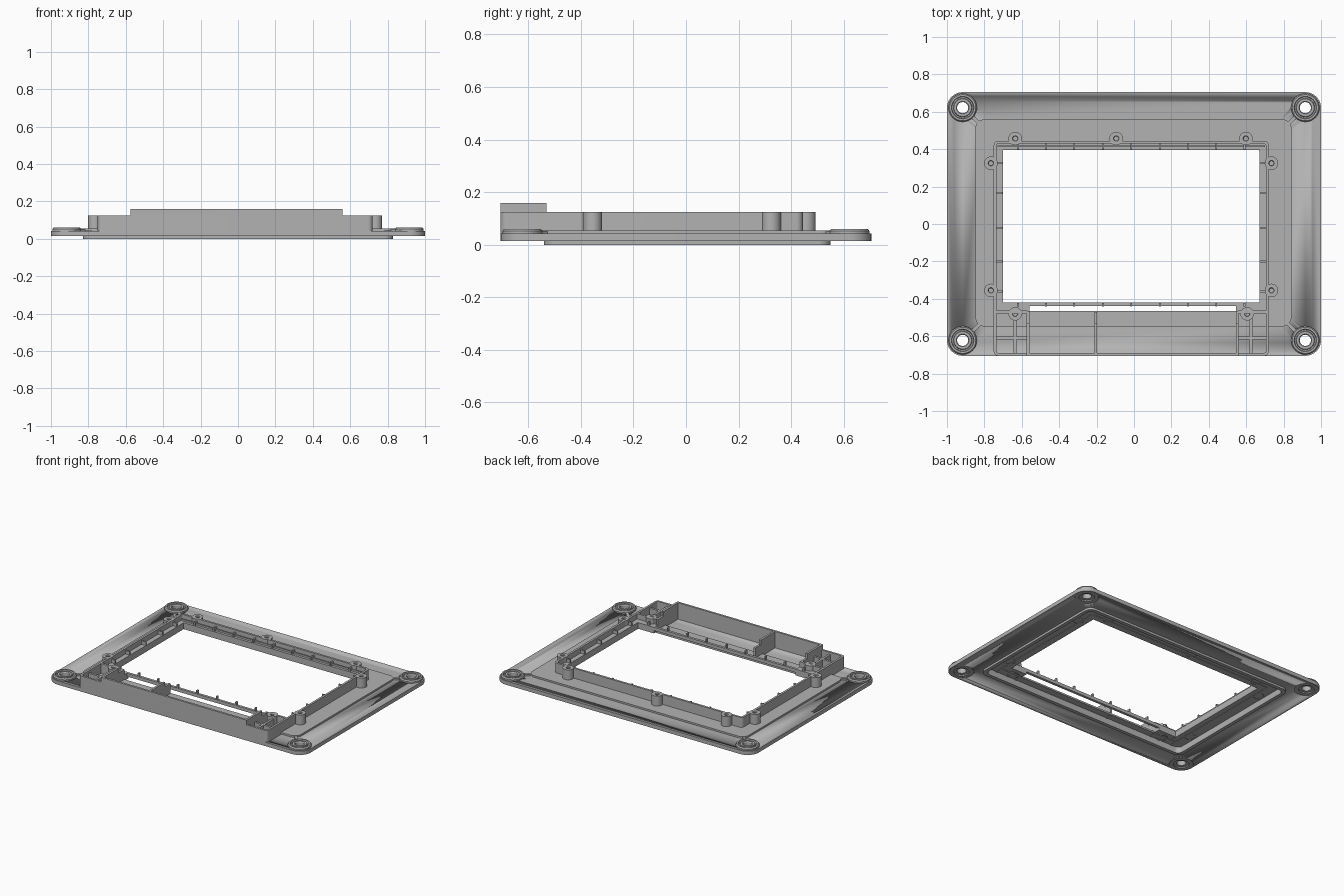
import bpy, bmesh, math
from mathutils import Vector

if "Cube" in bpy.data.objects:
    bpy.data.objects.remove(bpy.data.objects["Cube"], do_unlink=True)

grey = bpy.data.materials.new("mid_grey_plastic")
grey.use_nodes = True
COLOUR = (0.45, 0.45, 0.45, 1)
grey.diffuse_color = COLOUR
grey.node_tree.nodes["Principled BSDF"].inputs["Base Color"].default_value = COLOUR


def finish(name, bm, smooth=True):
    bmesh.ops.recalc_face_normals(bm, faces=bm.faces)
    mesh = bpy.data.meshes.new(name)
    bm.to_mesh(mesh)
    bm.free()
    mesh.materials.append(grey)
    obj = bpy.data.objects.new(name, mesh)
    bpy.context.collection.objects.link(obj)
    if smooth:
        bpy.ops.object.select_all(action='DESELECT')
        obj.select_set(True)
        bpy.context.view_layer.objects.active = obj
        bpy.ops.object.shade_smooth_by_angle(angle=math.radians(30))
    return obj


def box(name, x0, x1, y0, y1, z0, z1):
    bm = bmesh.new()
    bmesh.ops.create_cube(bm, size=1)
    for v in bm.verts:
        v.co = ((x0 + x1) / 2 + v.co.x * (x1 - x0),
                (y0 + y1) / 2 + v.co.y * (y1 - y0),
                (z0 + z1) / 2 + v.co.z * (z1 - z0))
    return finish(name, bm, False)


def rounded(x0, x1, y0, y1, r, steps=8):
    corners = [(x1 - r, y1 - r), (x0 + r, y1 - r), (x0 + r, y0 + r), (x1 - r, y0 + r)]
    points = []
    for q, (cx, cy) in enumerate(corners):
        for i in range(steps + 1):
            a = (q + i / steps) * math.pi / 2
            points.append((cx + r * math.cos(a), cy + r * math.sin(a)))
    return points


def bridge(bm, loops):
    """Join a closed cycle of equal loops with quads."""
    n = len(loops[0])
    for k, a in enumerate(loops):
        b = loops[(k + 1) % len(loops)]
        for i in range(n):
            j = (i + 1) % n
            bm.faces.new((a[i], a[j], b[j], b[i]))


def frame(name, outer, inner, z0, z1):
    bm = bmesh.new()
    loops = [[bm.verts.new((x, y, z)) for x, y in rounded(*rect)]
             for rect, z in ((outer, z0), (outer, z1), (inner, z1), (inner, z0))]
    bridge(bm, loops)
    return finish(name, bm)


def lathe(name, x, y, profile, sides=32):
    bm = bmesh.new()
    loops = [[bm.verts.new((x + r * math.cos(2 * math.pi * i / sides),
                            y + r * math.sin(2 * math.pi * i / sides), z))
              for i in range(sides)] for r, z in profile]
    bridge(bm, loops)
    return finish(name, bm)


# Base plate, underside lip and raised inner panel
plate = frame("base_plate", (-1, 1, -.705, .705, .084), (-.82, .82, -.535, .545, .05), .015, .042)
frame("underside_lip", (-.83, .83, -.54, .55, .05), (-.805, .805, -.515, .525, .035), 0, .05)
frame("raised_panel", (-.848, .842, -.548, .56, .05), (-.7, .67, -.465, .395, .002), .043, .055)

# Corner mounting pads with grooves and through holes
pad = [(.03, .022), (.05, .022), (.05, .014), (.077, .014), (.081, .02), (.081, .034),
       (.076, .04), (.076, .052), (.07, .06), (.06, .06), (.057, .048), (.05, .048),
       (.047, .058), (.034, .058), (.03, .052)]
for sx in (-1, 1):
    for sy in (-1, 1):
        px, py = sx * .916, sy * .622
        bm = bmesh.new()
        bmesh.ops.create_cone(bm, cap_ends=True, segments=32, radius1=.065, radius2=.065, depth=.2)
        bmesh.ops.translate(bm, verts=bm.verts, vec=Vector((px, py, 0)))
        cutter = finish("hole_cutter", bm)
        cutter.hide_render = True
        mod = plate.modifiers.new("hole", 'BOOLEAN')
        mod.operation, mod.solver, mod.object = 'DIFFERENCE', 'EXACT', cutter
        bpy.context.view_layer.objects.active = plate
        bpy.ops.object.modifier_apply(modifier=mod.name)
        bpy.data.objects.remove(cutter, do_unlink=True)
        lathe("corner_pad", px, py, pad)
        # Short diagonal web from the pad to the raised panel
        web = box("corner_web", -.032, .032, -.01, .01, .035, .052)
        web.rotation_euler.z = sx * sy * math.radians(45)
        web.location = (sx * .845, sy * .555, 0)

# Upstanding wall around the opening and the front tray
frame("surround_wall", (-.75, .72, -.705, .445, .025), (-.735, .705, -.69, .43, .012), .04, .125)

# Ledge inside the wall, with small ribs
LEDGE, RIB = .088, .112
box("ledge_left", -.74, -.7, -.445, .435, .05, LEDGE)
box("ledge_right", .67, .71, -.445, .435, .05, LEDGE)
box("ledge_back", -.7, .67, .395, .435, .05, LEDGE)
box("front_rail", -.74, .71, -.438, -.42, .065, LEDGE)
for x0, x1 in ((-.735, -.56), (.545, .705)):
    box("ledge_corner", x0, x1, -.466, -.42, .045, LEDGE)
for x in (-.62, -.47, -.32, -.165, -.015, .14, .29, .44, .59):
    box("back_rib", x - .005, x + .005, .397, .432, LEDGE, RIB)
    box("front_rib", x - .005, x + .005, -.44, -.422, LEDGE, RIB)
for y in (-.36, -.2, -.02, .165, .325):
    box("left_rib", -.737, -.702, y - .005, y + .005, LEDGE, RIB)
    box("right_rib", .672, .707, y - .005, y + .005, LEDGE, RIB)
box("back_inner_strip", -.73, .7, .413, .421, LEDGE, .1)

# Screw bosses around the wall
tube = [(.011, .06), (.036, .042), (.036, .125), (.015, .125), (.011, .12)]
spots = [(x, .457) for x in (-.635, -.095, .598)]
spots += [(x, y) for x in (-.765, .735) for y in (-.355, .325)]
spots += [(-.635, -.48), (.605, -.48)]
for x, y in spots:
    lathe("screw_boss", x, y, tube, 24)

# Front tray: tall front wall, side walls and divider
box("tray_front", -.575, .56, -.705, -.69, .04, .158)
for x in (-.575, .545):
    box("tray_side_tall", x, x + .015, -.705, -.53, .04, .158)
    box("tray_side_low", x, x + .015, -.53, -.465, .04, .125)
box("tray_divider_low", -.212, -.197, -.69, -.47, .04, .125)
box("tray_divider_tall", -.212, -.197, -.69, -.53, .12, .157)

# End cells with crossing ribs
for x0, x1, mid in ((-.737, -.573, -.637), (.557, .707, .625)):
    box("cell_back", x0, x1, -.478, -.463, .04, .125)
    box("cell_cross_long", mid - .008, mid + .008, -.692, -.5, .04, .11)
    box("cell_cross_short", x0, x1, -.618, -.602, .04, .11)
